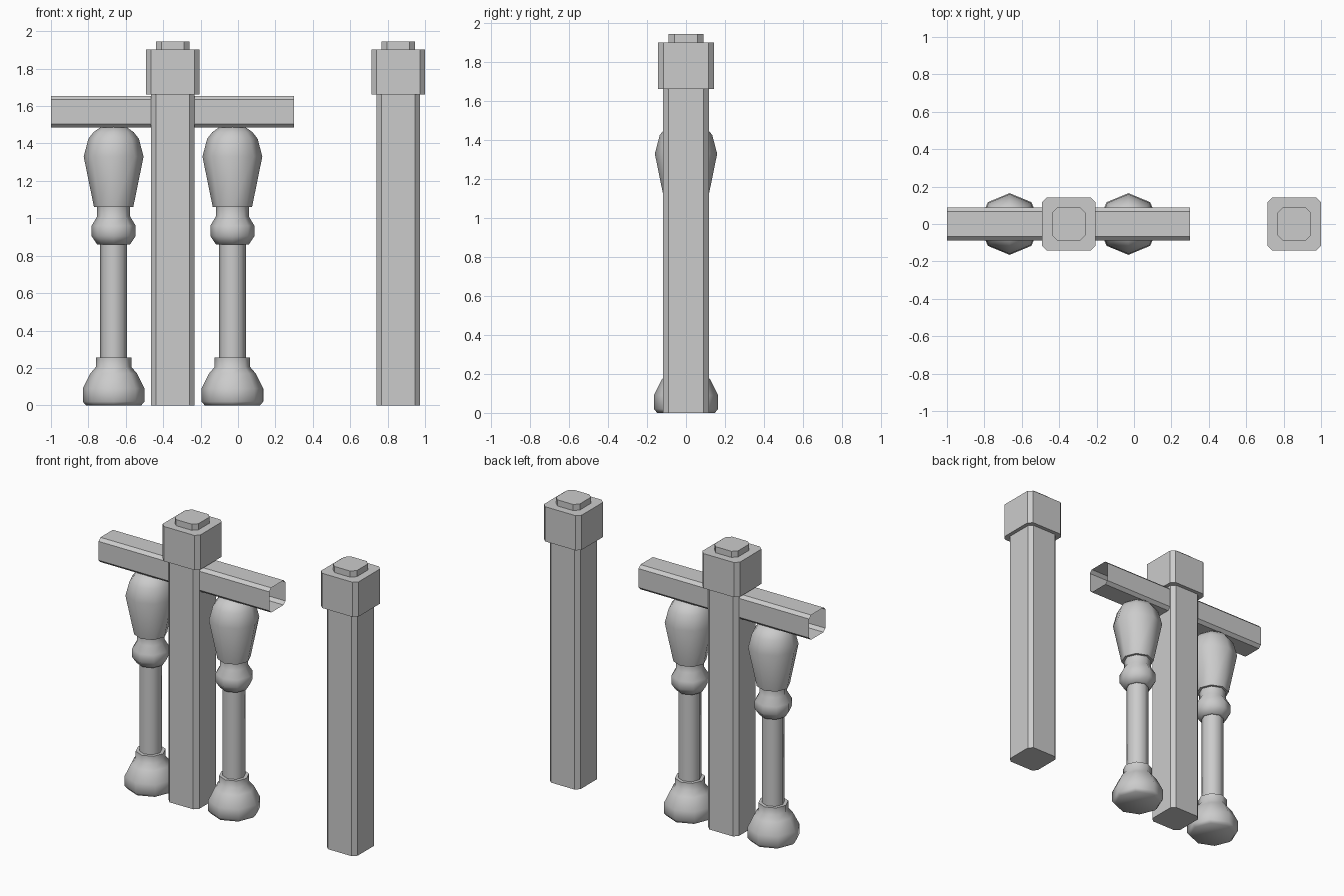
import bpy, bmesh, math
from mathutils import Matrix

if "Cube" in bpy.data.objects:
    bpy.data.objects.remove(bpy.data.objects["Cube"], do_unlink=True)

# One plain grey for every part
grey = bpy.data.materials.new("stone_grey")
grey.use_nodes = True
grey.diffuse_color = (0.6, 0.6, 0.6, 1)
grey.node_tree.nodes["Principled BSDF"].inputs["Base Color"].default_value = grey.diffuse_color


def chamfered_square(half, cut):
    """Square outline with its four corners cut off."""
    a, b = half, half - cut
    return [(a, -b), (a, b), (b, a), (-b, a), (-a, b), (-a, -b), (-b, -a), (b, -a)]


def octagon(radius):
    return [(radius * math.cos(i * math.pi / 4), radius * math.sin(i * math.pi / 4))
            for i in range(8)]


def loft(name, rings, capped=True, matrix=Matrix(), smooth=False):
    """Skin a stack of (outline, height) rings into an object."""
    bm = bmesh.new()
    loops = [[bm.verts.new((x, y, z)) for x, y in outline] for outline, z in rings]
    for low, high in zip(loops, loops[1:]):
        n = len(low)
        for i in range(n):
            j = (i + 1) % n
            bm.faces.new((low[i], low[j], high[j], high[i]))
    if capped:
        bm.faces.new(loops[0][::-1])
        bm.faces.new(loops[-1])
    mesh = bpy.data.meshes.new(name)
    bm.to_mesh(mesh)
    bm.free()
    mesh.materials.append(grey)
    obj = bpy.data.objects.new(name, mesh)
    obj.matrix_world = matrix
    bpy.context.collection.objects.link(obj)
    if smooth:
        bpy.ops.object.select_all(action='DESELECT')
        obj.select_set(True)
        bpy.context.view_layer.objects.active = obj
        bpy.ops.object.shade_smooth_by_angle(angle=math.radians(60))
    return obj


# Newel posts: shaft, cap block and top plate
for side, x in (("right", -0.349), ("left", 0.857)):
    place = Matrix.Translation((x, 0, 0))
    for part, half, cut, z0, z1 in (("post_shaft", 0.117, 0.027, 0, 1.665),
                                    ("post_cap", 0.143, 0.027, 1.663, 1.902),
                                    ("post_top_plate", 0.09, 0.03, 1.9, 1.944)):
        outline = chamfered_square(half, cut)
        loft(side + "_" + part, [(outline, z0), (outline, z1)], matrix=place)

# Handrail: open-ended chamfered tube along x
rail = [(x, y * 1.04) for x, y in chamfered_square(0.085, 0.02)]
lay_down = Matrix.Translation((-1, 0, 1.57)) @ Matrix.Rotation(math.pi / 2, 4, 'Y')
loft("handrail", [(rail, 0), (rail, 1.3)], capped=False, matrix=lay_down)

# Turned balusters: (radius, height) from foot to top
profile = [(0.148, 0), (0.165, 0.02), (0.165, 0.09), (0.125, 0.17), (0.095, 0.205),
           (0.095, 0.255), (0.072, 0.255), (0.072, 0.86), (0.088, 0.86),
           (0.118, 0.905), (0.118, 0.96), (0.088, 1.01), (0.088, 1.06),
           (0.105, 1.06), (0.16, 1.33), (0.135, 1.425), (0.108, 1.46), (0.07, 1.487)]
for side, x in (("right", -0.665), ("left", -0.03)):
    loft(side + "_baluster", [(octagon(r), z) for r, z in profile],
         matrix=Matrix.Translation((x, 0, 0)), smooth=True)
